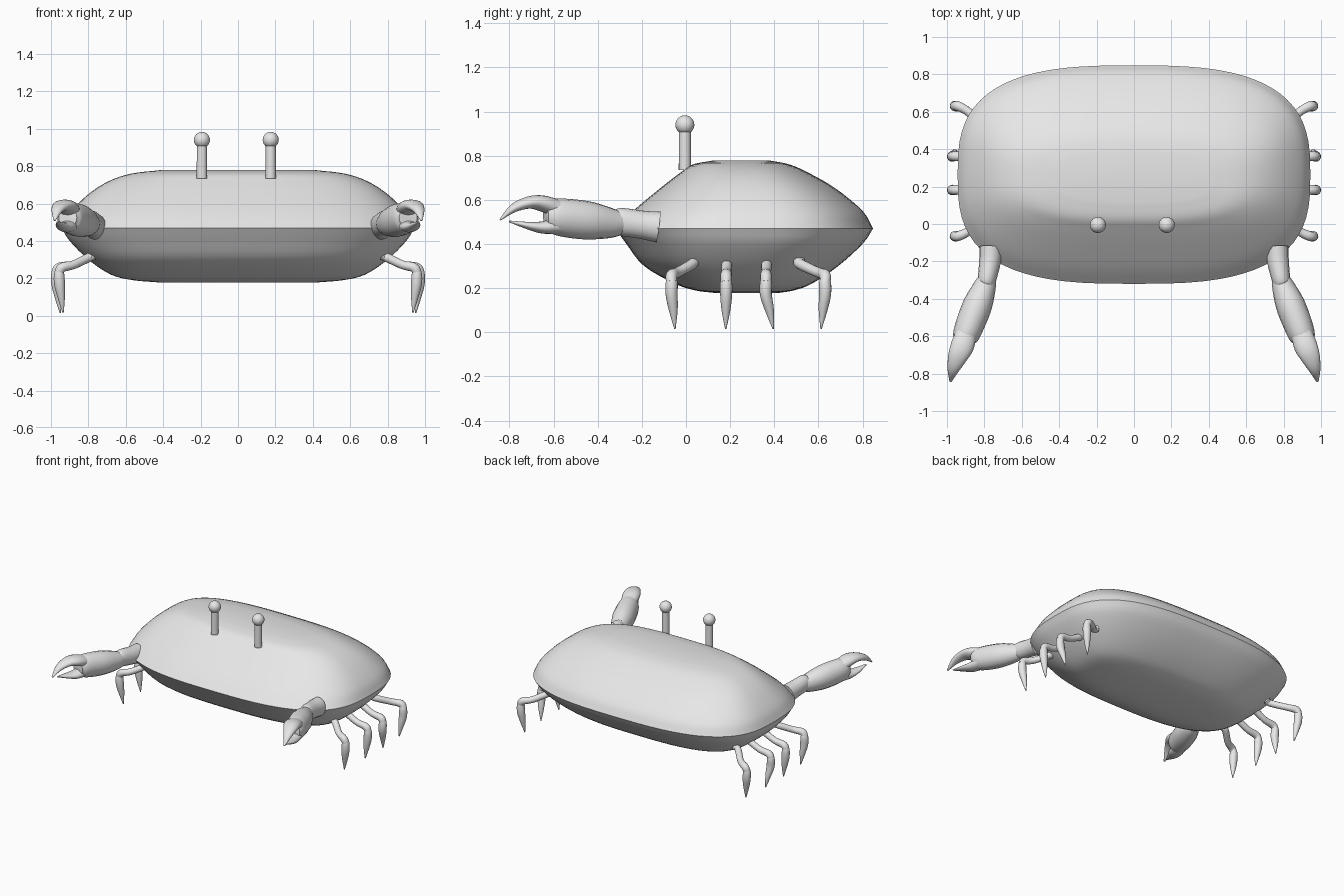
import bpy, bmesh, math
from mathutils import Vector

cube = bpy.data.objects.get("Cube")
if cube:
    bpy.data.objects.remove(cube, do_unlink=True)

GREY = (0.8, 0.8, 0.8, 1)
shell_grey = bpy.data.materials.new("shell_grey")
shell_grey.use_nodes = True
shell_grey.diffuse_color = GREY
shell_grey.node_tree.nodes["Principled BSDF"].inputs["Base Color"].default_value = GREY


def spline(rows, steps):
    """Smooth rows of any length with a Catmull-Rom curve."""
    p = [Vector(r) for r in rows]
    p = [p[0] * 2 - p[1]] + p + [p[-1] * 2 - p[-2]]
    out = []
    for a, b, c, d in zip(p, p[1:], p[2:], p[3:]):
        for i in range(steps):
            t = i / steps
            out.append((b * 2 + (c - a) * t + (a * 2 - b * 5 + c * 4 - d) * t ** 2
                        + (b * 3 - a - c * 3 + d) * t ** 3) * 0.5)
    return out + [p[-2]]


def skin(name, rings):
    """Join equal rings of points into a closed smooth surface."""
    bm = bmesh.new()
    loops = [[bm.verts.new(v) for v in ring] for ring in rings]
    n = len(loops[0])
    for lo, hi in zip(loops, loops[1:]):
        for i in range(n):
            j = (i + 1) % n
            bm.faces.new((lo[i], lo[j], hi[j], hi[i]))
    bm.faces.new(loops[0])
    bm.faces.new(loops[-1])
    bmesh.ops.recalc_face_normals(bm, faces=bm.faces)
    mesh = bpy.data.meshes.new(name)
    bm.to_mesh(mesh)
    bm.free()
    mesh.materials.append(shell_grey)
    obj = bpy.data.objects.new(name, mesh)
    bpy.context.collection.objects.link(obj)
    bpy.ops.object.select_all(action='DESELECT')
    obj.select_set(True)
    bpy.context.view_layer.objects.active = obj
    bpy.ops.object.shade_smooth_by_angle(angle=math.radians(50))
    return obj


def limb(name, rows, side, ref, steps=4, sides=16):
    """Tube through rows of x, y, z, half width, half height."""
    pts = spline(rows, steps)
    rings = []
    for k, p in enumerate(pts):
        a, b = pts[max(k - 1, 0)], pts[min(k + 1, len(pts) - 1)]
        t = (Vector(b[:3]) - Vector(a[:3])).normalized()
        u = t.cross(Vector(ref)).normalized()
        v = u.cross(t)
        ring = []
        for i in range(sides):
            w = math.tau * i / sides
            q = Vector(p[:3]) + u * math.cos(w) * p[3] + v * math.sin(w) * p[4]
            ring.append((q.x * side, q.y, q.z))
        rings.append(ring)
    return skin(name, rings)


# Shell: rows of height, half width, front y, back y, creased at the rim
rim = (0.47, 0.943, -0.32, 0.848)
upper = [rim, (0.55, 0.90, -0.24, 0.80), (0.65, 0.80, -0.12, 0.68),
         (0.72, 0.69, -0.03, 0.56), (0.76, 0.57, 0.03, 0.47), (0.778, 0.42, 0.12, 0.38)]
lower = [(0.178, 0.42, 0.13, 0.42), (0.19, 0.56, 0.04, 0.49), (0.22, 0.68, -0.05, 0.57),
         (0.30, 0.80, -0.19, 0.69), (0.40, 0.90, -0.27, 0.80), rim]


def rounded(c):
    return math.copysign(abs(c) ** (2 / 2.9), c)


shell = []
for z, a, front, back in spline(lower, 4)[:-1] + spline(upper, 4):
    shell.append([(a * rounded(math.cos(math.tau * i / 72)),
                   (front + back) / 2 + (back - front) / 2 * rounded(math.sin(math.tau * i / 72)), z)
                  for i in range(72)])
skin("shell", shell)

# Eyes on stalks
for label, x in (("right", -0.193), ("left", 0.175)):
    limb(label + "_eye_stalk", [(x, -0.005, 0.735, 0.028, 0.028), (x, -0.005, 0.93, 0.027, 0.027)],
         1, (0, 1, 0))
    eye = [(x, -0.005, 0.94 - 0.043 * math.cos(math.pi * k / 12),
            max(0.001, 0.043 * math.sin(math.pi * k / 12)),
            max(0.001, 0.043 * math.sin(math.pi * k / 12))) for k in range(13)]
    limb(label + "_eye", eye, 1, (0, 1, 0), steps=1, sides=24)

# Claw parts
arm = [(0.765, -0.125, 0.477, 0.062, 0.07), (0.77, -0.20, 0.487, 0.058, 0.064),
       (0.785, -0.29, 0.50, 0.05, 0.063), (0.79, -0.32, 0.50, 0.045, 0.055)]
palm = [(0.78, -0.28, 0.498, 0.045, 0.05), (0.80, -0.34, 0.495, 0.062, 0.068),
        (0.835, -0.43, 0.505, 0.078, 0.085), (0.87, -0.52, 0.515, 0.078, 0.088),
        (0.90, -0.60, 0.525, 0.07, 0.08), (0.91, -0.635, 0.525, 0.05, 0.055)]
upper_finger = [(0.895, -0.58, 0.56, 0.055, 0.04), (0.917, -0.65, 0.583, 0.062, 0.037),
                (0.943, -0.71, 0.588, 0.052, 0.028), (0.967, -0.78, 0.563, 0.031, 0.02),
                (0.981, -0.842, 0.51, 0.006, 0.004)]
lower_finger = [(0.90, -0.58, 0.482, 0.052, 0.038), (0.92, -0.65, 0.475, 0.048, 0.028),
                (0.942, -0.71, 0.482, 0.034, 0.018), (0.965, -0.80, 0.502, 0.005, 0.004)]

# Legs: hip y, knee y, foot y, knee x
legs = [(0.03, -0.065, -0.05, 0.94), (0.185, 0.182, 0.18, 0.955),
        (0.365, 0.362, 0.395, 0.955), (0.515, 0.63, 0.612, 0.94)]

for label, side in (("right", -1), ("left", 1)):
    for part, rows in (("claw_arm", arm), ("claw_palm", palm),
                       ("claw_upper_finger", upper_finger), ("claw_lower_finger", lower_finger)):
        limb(label + "_" + part, rows, side, (0, 0, 1))
    for n, (hip, knee, foot, kx) in enumerate(legs, 1):
        mid = hip + (knee - hip) * 0.7
        thigh = [(0.765, hip, 0.325, 0.024, 0.024), (0.80, hip, 0.31, 0.024, 0.024),
                 (0.88, mid, 0.272, 0.023, 0.023), (kx, knee, 0.258, 0.026, 0.026),
                 (kx + 0.02, knee, 0.225, 0.024, 0.024)]
        shin = [(kx + 0.008, knee, 0.26, 0.016, 0.016), (kx + 0.016, knee, 0.225, 0.027, 0.027),
                (kx + 0.014, knee, 0.17, 0.029, 0.027), (kx + 0.005, (knee + foot) / 2, 0.10, 0.02, 0.02),
                (kx - 0.005, foot, 0.015, 0.003, 0.003)]
        limb(f"{label}_leg_{n}_thigh", thigh, side, (0, 1, 0.1))
        limb(f"{label}_leg_{n}_shin", shin, side, (0, 1, 0.1))
